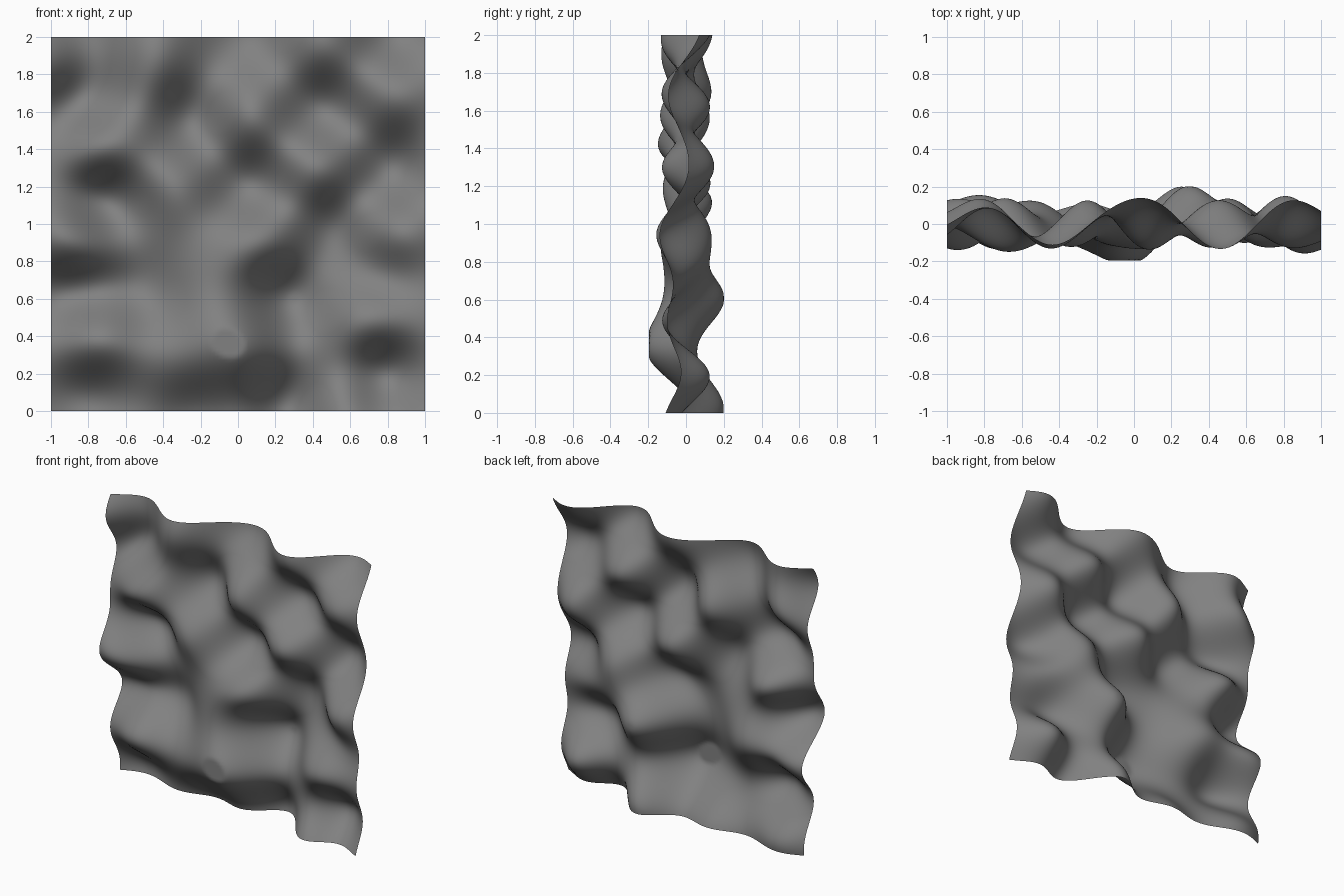
import bpy, math

if "Cube" in bpy.data.objects:
    bpy.data.objects.remove(bpy.data.objects["Cube"])

# Crests and hollows of the rippled sheet: (x, z, depth y)
BUMPS = [
    (-1, 2, .0), (-.8, 2, .09), (-.42, 1.93, -.13), (-.2, 2, .03), (.1, 2, .13),
    (.45, 1.94, -.13), (.87, 2, .13), (1, 1.98, .06), (-1, 1.9, -.06),
    (-.86, 1.65, .13), (-1, 1.65, .05), (-.25, 1.56, .13), (-.45, 1.64, -.04),
    (.04, 1.56, -.13), (.45, 1.61, .13), (.83, 1.7, -.13), (1, 1.58, -.07),
    (-.77, 1.4, -.13), (-1, 1.42, .01), (-1, 1.12, -.04), (-.75, 1.12, .13),
    (-.32, 1.22, -.12), (.07, 1.2, .13), (.43, 1.3, -.13), (.88, 1.29, .13),
    (1, 1.3, .01), (-.85, .9, -.12), (-.88, .65, .13), (-.53, .64, .12),
    (-.19, .68, -.1), (.13, .92, -.12), (.5, .98, .13), (.82, .92, -.13),
    (.26, .61, .2), (.42, .8, .12), (.78, .73, .0), (.72, .49, -.13),
    (1, .67, -.07), (.8, .2, .13), (.05, .36, -.19), (-.76, .4, -.13),
    (-.8, .11, .13), (-1, 0, .1), (-.3, .25, -.1), (-.22, 0, .11), (0, 0, .06),
    (.28, .04, .2), (.56, 0, -.1), (1, 0, -.11), (1, .31, -.05),
]
SIGMA = 0.18
RIDGE = 0.015
N = 110


def kernel(ax, az, bx, bz):
    return math.exp(-((ax - bx) ** 2 + (az - bz) ** 2) / (2 * SIGMA ** 2))


def solve(a, b):
    """Gaussian elimination with pivoting."""
    n = len(b)
    m = [row[:] + [v] for row, v in zip(a, b)]
    for i in range(n):
        p = max(range(i, n), key=lambda r: abs(m[r][i]))
        m[i], m[p] = m[p], m[i]
        for r in range(i + 1, n):
            f = m[r][i] / m[i][i]
            for c in range(i, n + 1):
                m[r][c] -= f * m[i][c]
    out = [0.0] * n
    for i in reversed(range(n)):
        s = sum(m[i][c] * out[c] for c in range(i + 1, n))
        out[i] = (m[i][n] - s) / m[i][i]
    return out


# Fit a smooth surface through the bumps
matrix = [[kernel(a[0], a[1], b[0], b[1]) + (RIDGE if i == j else 0)
           for j, b in enumerate(BUMPS)] for i, a in enumerate(BUMPS)]
weights = solve(matrix, [b[2] for b in BUMPS])


def depth(x, z):
    y = sum(w * kernel(x, z, b[0], b[1]) for w, b in zip(weights, BUMPS))
    return max(-.195, min(.2, y))


# Rippled sheet: square grid displaced in y, front faces toward -y
verts = []
for j in range(N + 1):
    for i in range(N + 1):
        x, z = -1 + 2 * i / N, 2 * j / N
        verts.append((x, depth(x, z), z))
faces = []
for j in range(N):
    for i in range(N):
        k = j * (N + 1) + i
        faces.append((k, k + 1, k + N + 2, k + N + 1))
mesh = bpy.data.meshes.new("rippled_sheet")
mesh.from_pydata(verts, [], faces)
for p in mesh.polygons:
    p.use_smooth = True
grey = bpy.data.materials.new("dark_grey")
grey.diffuse_color = (0.22, 0.22, 0.22, 1)
grey.use_nodes = True
grey.node_tree.nodes["Principled BSDF"].inputs["Base Color"].default_value = grey.diffuse_color
mesh.materials.append(grey)
sheet = bpy.data.objects.new("rippled_sheet", mesh)
bpy.context.collection.objects.link(sheet)
